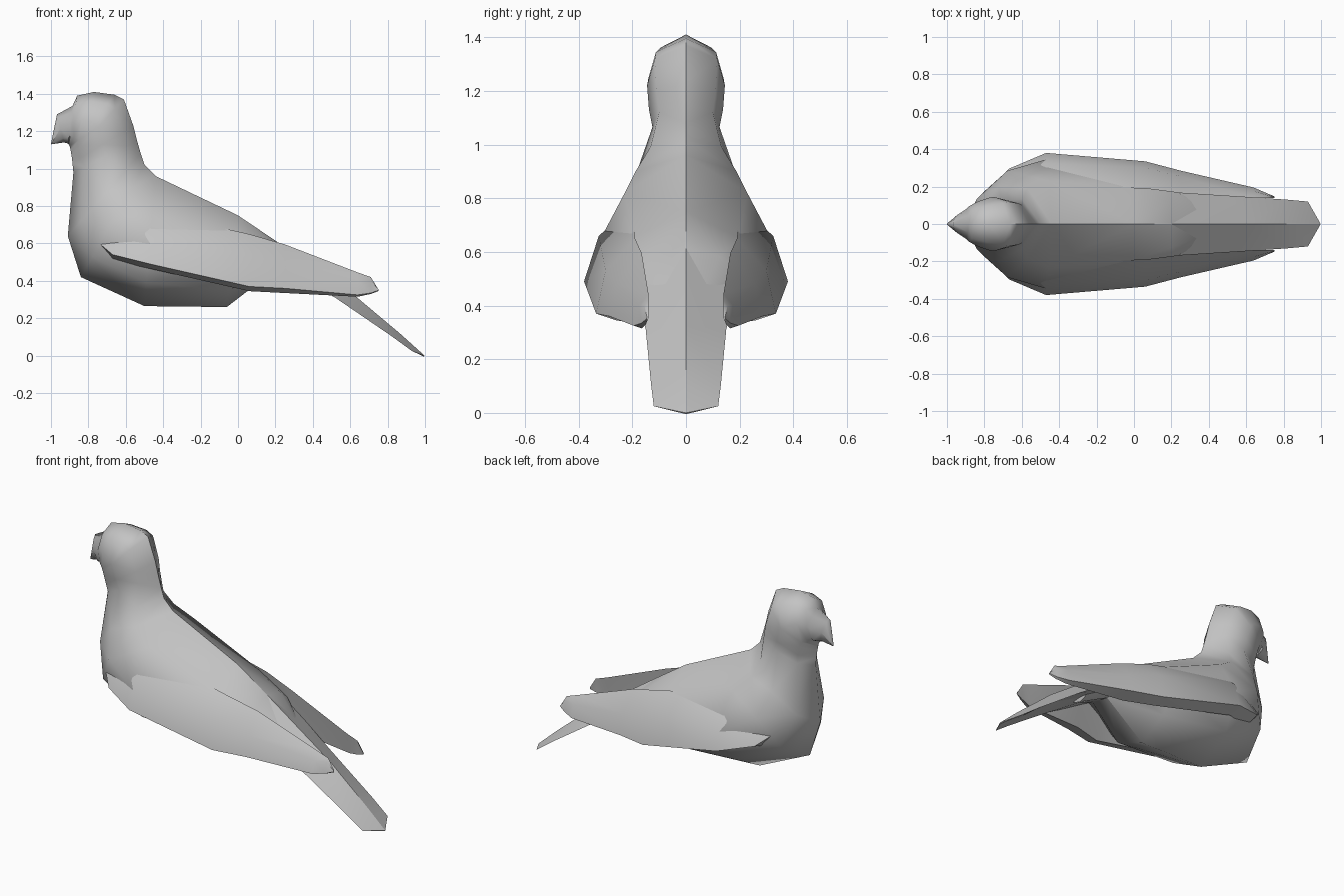
import bpy, bmesh, math

if "Cube" in bpy.data.objects:
    bpy.data.objects.remove(bpy.data.objects["Cube"])

grey = bpy.data.materials.new("soft_grey")
grey.diffuse_color = (0.55, 0.55, 0.55, 1)
grey.use_nodes = True
grey.node_tree.nodes["Principled BSDF"].inputs["Base Color"].default_value = grey.diffuse_color


def loft(name, rings, angle=35):
    """Skin a list of equal-length closed rings, cap both ends, crease the back line."""
    bm = bmesh.new()
    vs = [[bm.verts.new(p) for p in r] for r in rings]
    n = len(vs[0])
    for a, b in zip(vs, vs[1:]):
        for i in range(n):
            j = (i + 1) % n
            bm.faces.new((a[i], a[j], b[j], b[i]))
    bm.faces.new(vs[0])
    bm.faces.new(vs[-1])
    bmesh.ops.remove_doubles(bm, verts=bm.verts, dist=0.002)
    bmesh.ops.triangulate(bm, faces=bm.faces)
    bmesh.ops.recalc_face_normals(bm, faces=bm.faces)
    me = bpy.data.meshes.new(name)
    bm.to_mesh(me)
    bm.free()
    me.materials.append(grey)
    me.shade_smooth()
    me.set_sharp_from_angle(angle=math.radians(angle))
    for e in me.edges:
        p, q = (me.vertices[i].co for i in e.vertices)
        if abs(p.y) + abs(q.y) < 1e-4 and min(p.x, q.x) > -.47:
            e.use_edge_sharp = True
    ob = bpy.data.objects.new(name, me)
    bpy.context.collection.objects.link(ob)
    return ob


TRUNK = ((.2, .66), (.52, 1), (.82, .68))
HEAD = ((.17, .8), (.5, 1), (.82, .72))
BEAK = ((.15, .55), (.5, 1), (.85, .8))


def section(tx, tz, bx, bz, w, sides=TRUNK):
    """Symmetric ring between a back point and a belly point, half width w."""
    def side(s, k):
        t, f = k
        return (tx + (bx - tx) * t, s * w * f, tz + (bz - tz) * t)
    return ([(tx, 0, tz)] + [side(1, k) for k in sides] + [(bx, 0, bz)]
            + [side(-1, k) for k in reversed(sides)])


# body, neck, head and hooked beak as one skin: back x z, belly x z, half width
loft("body", [section(*r) for r in (
    (.42, .43, .40, .36, .07),
    (.20, .615, .20, .46, .19),
    (.00, .75, -.06, .26, .30),
    (-.44, .96, -.50, .265, .345),
    (-.50, 1.02, -.84, .42, .285),
    (-.52, 1.08, -.91, .64, .20),
    (-.54, 1.15, -.88, .98, .125, HEAD),
    (-.56, 1.23, -.885, 1.03, .138, HEAD),
    (-.61, 1.37, -.89, 1.07, .145, HEAD),
    (-.66, 1.395, -.895, 1.10, .14, HEAD),
    (-.77, 1.41, -.90, 1.12, .12, HEAD),
    (-.86, 1.39, -.905, 1.13, .095, HEAD),
    (-.885, 1.335, -.91, 1.135, .08, BEAK),
    (-.968, 1.29, -.93, 1.14, .045, BEAK),
    (-1.0, 1.132, -.998, 1.13, .004, BEAK))], 55)


# roof-shaped tail: ridge x z, edge x z, half width
def tail_ring(rx, rz, ex, ez, w, drop):
    return [(rx, 0, rz), (ex, w, ez), (rx - drop, 0, rz - drop * 1.2), (ex, -w, ez)]


loft("tail", [tail_ring(*r) for r in (
    (.20, .615, .18, .52, .20, .07),
    (.62, .325, .52, .31, .15, .03),
    (.87, .115, .82, .105, .13, .02),
    (.998, 0.0, .93, .025, .12, .004))], 20)

# folded wings: per section x, then (y, z) of top, shoulder, lower edge, inner edge
wing = (
    (-.80, (.13, .67), (.15, .67), (.165, .65), (.14, .63)),
    (-.67, (.18, .70), (.24, .64), (.295, .54), (.20, .51)),
    (-.47, (.20, .77), (.325, .66), (.38, .49), (.29, .465)),
    (.06, (.19, .65), (.30, .53), (.335, .37), (.26, .345)),
    (.25, (.165, .595), (.255, .48), (.285, .36), (.20, .335)),
    (.64, (.14, .445), (.175, .40), (.195, .325), (.165, .315)),
    (.71, (.14, .42), (.155, .40), (.165, .335), (.15, .33)),
    (.75, (.14, .355), (.145, .355), (.148, .35), (.143, .345)))
for s, label in ((1, "back_wing"), (-1, "front_wing")):
    loft(label, [[(x, s * y, z) for y, z in pts] for x, *pts in wing], 45)
